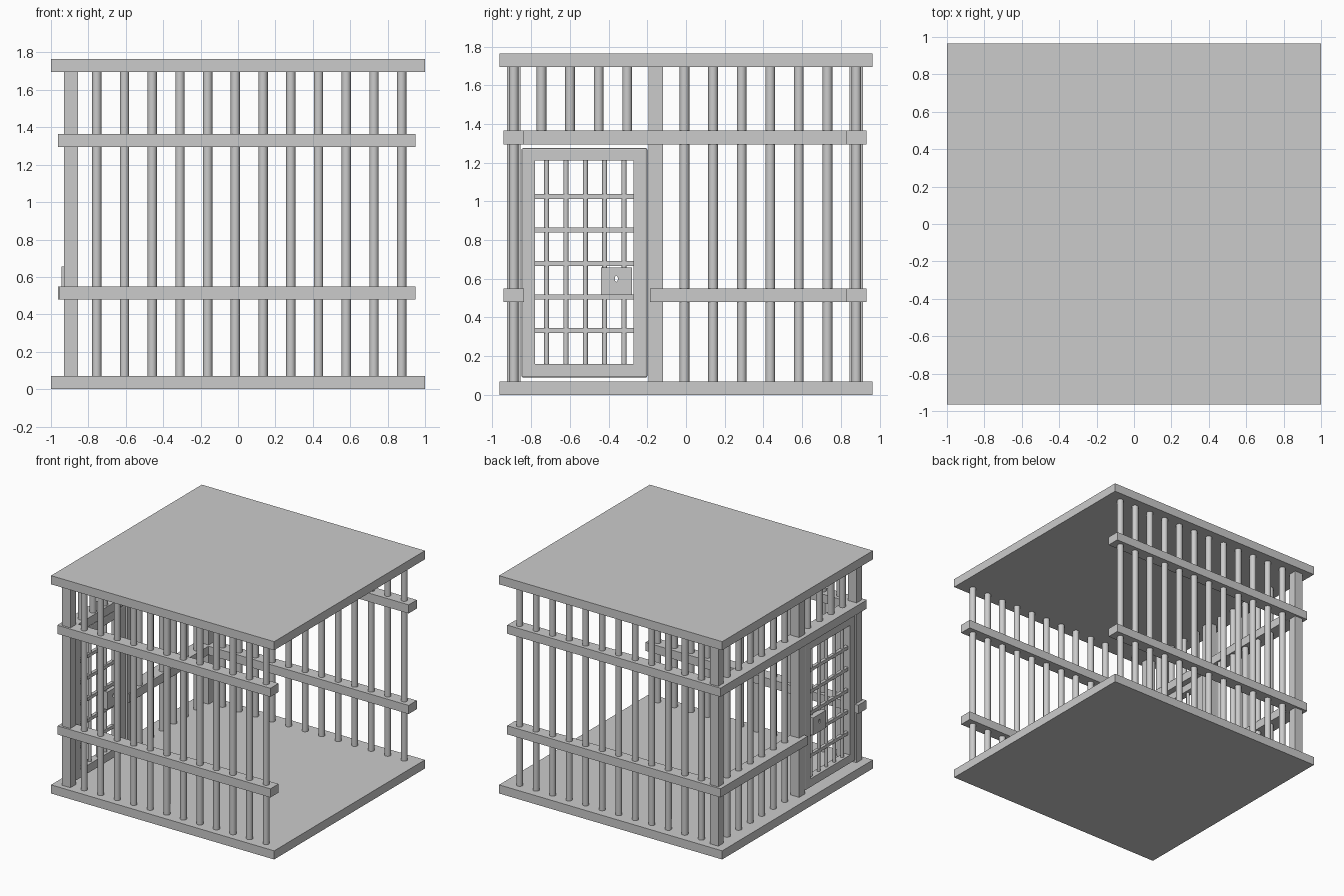
import bpy, math

if "Cube" in bpy.data.objects:
    bpy.data.objects.remove(bpy.data.objects["Cube"])

def box(name, x0, x1, y0, y1, z0, z1, bevel=0):
    bpy.ops.mesh.primitive_cube_add(size=1, location=((x0+x1)/2, (y0+y1)/2, (z0+z1)/2))
    o = bpy.context.object
    o.name = name
    o.scale = (x1-x0, y1-y0, z1-z0)
    bpy.ops.object.transform_apply(location=False, rotation=False, scale=True)
    if bevel:
        m = o.modifiers.new("bevel", 'BEVEL')
        m.width = bevel
        m.segments = 2
    return o

def bar(name, x, y, z0, z1, r=0.025):
    bpy.ops.mesh.primitive_cylinder_add(vertices=16, radius=r, depth=z1-z0,
                                        location=(x, y, (z0+z1)/2))
    o = bpy.context.object
    o.name = name
    bpy.ops.object.shade_smooth_by_angle()
    return o

FLOOR, CEIL = 0.07, 1.695
LOW, HIGH = (0.48, 0.55), (1.295, 1.365)

# floor and roof slabs
box("floor", -1, 1, -0.965, 0.965, 0, FLOOR)
box("roof", -1, 1, -0.965, 0.965, CEIL, 1.765)

# front and back walls: corner post, round bars, two rails
for side, y in (("front", -0.89), ("back", 0.88)):
    box(side + "_corner_post", -0.93, -0.855, y-0.035, y+0.035, FLOOR, CEIL)
    for i in range(12):
        bar(side + "_bar", -0.755 + i*0.1482, y, FLOOR, CEIL)
    for z in (LOW, HIGH):
        box(side + "_rail", -0.958, 0.95, y-0.052, y+0.052, *z)

# left wall: rails, door post and bars (short ones above the door)
box("left_upper_rail", -0.962, -0.845, -0.94, 0.93, *HIGH)
box("left_lower_rail", -0.962, -0.845, -0.185, 0.93, *LOW)
box("door_post", -0.93, -0.855, -0.195, -0.12, FLOOR, CEIL)
for i in range(11):
    y = -0.747 + i*0.1478
    bar("left_bar", -0.88, y, HIGH[1]-0.02 if i < 5 else FLOOR, CEIL)

# door frame: stiles and crosspieces
X0, X1 = -0.925, -0.865
frame = box("door_frame", X0, X1, -0.85, -0.2, 0.09, 1.275, 0.008)
hole = box("door_opening_cutter", -1.1, -0.7, -0.78, -0.27, 0.16, 1.21)
hole.hide_render = True
hole.hide_set(True)
m = frame.modifiers.new("opening", 'BOOLEAN')
m.object = hole
m.operation = 'DIFFERENCE'

# door grille
for i in range(5):
    bar("door_upright", -0.895, -0.72 + i*0.1, 0.15, 1.22, 0.013)
    z = 0.332 + i*0.1735
    box("door_crossbar", -0.908, -0.882, -0.79, -0.26, z-0.013, z+0.013)

# lock with keyhole
lock = box("lock", -0.945, -0.862, -0.44, -0.278, 0.515, 0.657)
key = bar("keyhole_cutter", -0.9, -0.36, 0.5, 0.7, 0.008)
key.rotation_euler = (0, math.pi/2, 0)
key.scale = (2, 1, 1)
key.location = (-0.9, -0.36, 0.6)
key.hide_render = True
key.hide_set(True)
m = lock.modifiers.new("keyhole", 'BOOLEAN')
m.object = key
m.operation = 'DIFFERENCE'
